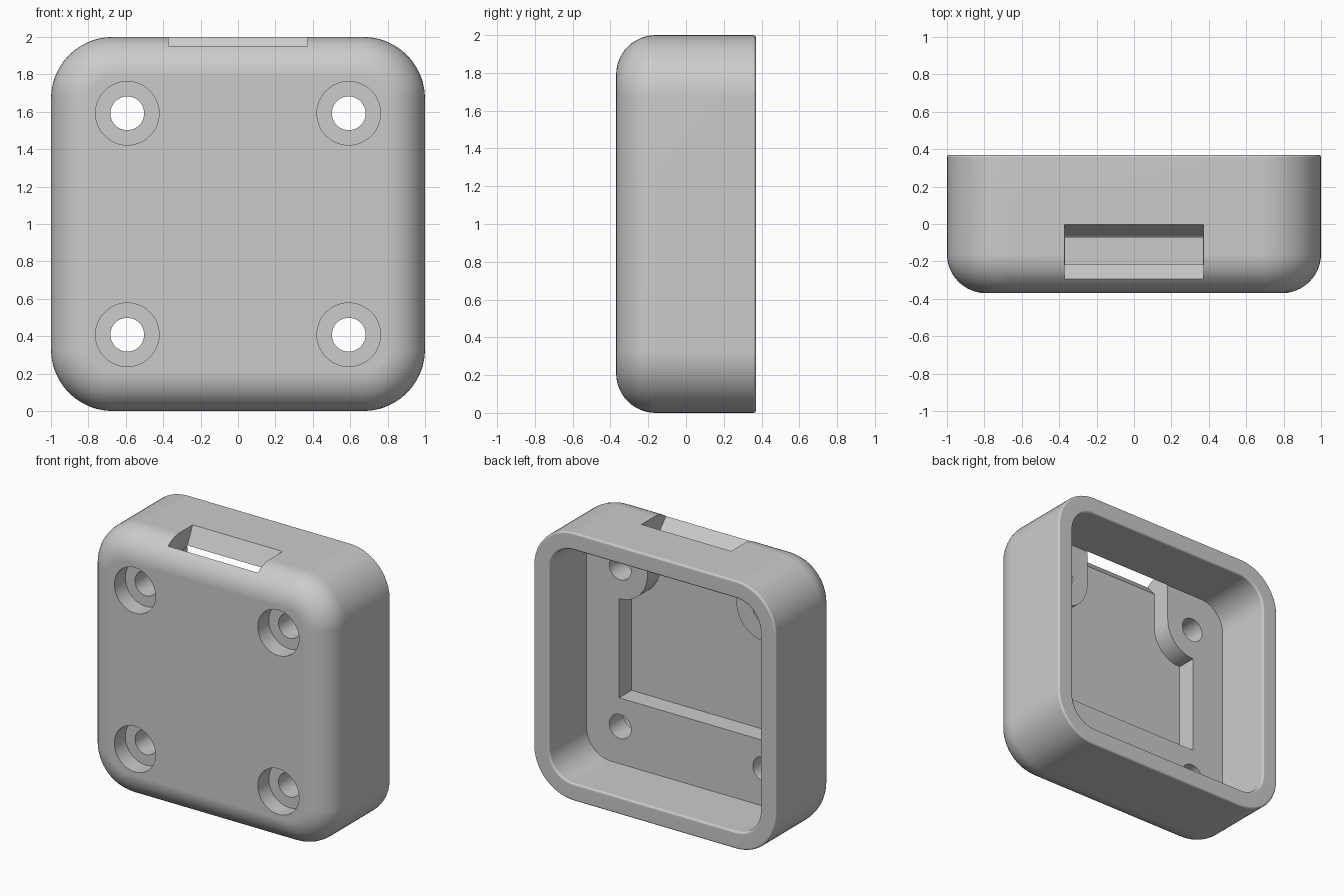
import bpy, bmesh, math

cube = bpy.data.objects.get("Cube")
if cube:
    bpy.data.objects.remove(cube, do_unlink=True)

grey = bpy.data.materials.new("matte_grey")
grey.use_nodes = True
grey.diffuse_color = (0.6, 0.6, 0.6, 1)
grey.node_tree.nodes["Principled BSDF"].inputs["Base Color"].default_value = (0.6, 0.6, 0.6, 1)

FRONT, BACK = -0.37, 0.37
FLOOR, POCKET = -0.07, -0.217
WALL, CORNER, FILLET, RIM = 0.13, 0.33, 0.21, 0.015
HOLE = 0.592


def loft(name, rings):
    """Closed solid through matching rings of 3D points."""
    bm = bmesh.new()
    loops = [[bm.verts.new(p) for p in ring] for ring in rings]
    n = len(loops[0])
    for a, b in zip(loops, loops[1:]):
        for i in range(n):
            j = (i + 1) % n
            bm.faces.new((a[i], a[j], b[j], b[i]))
    bm.faces.new(loops[0][::-1])
    bm.faces.new(loops[-1])
    bmesh.ops.recalc_face_normals(bm, faces=bm.faces)
    mesh = bpy.data.meshes.new(name)
    bm.to_mesh(mesh)
    bm.free()
    obj = bpy.data.objects.new(name, mesh)
    mesh.materials.append(grey)
    bpy.context.collection.objects.link(obj)
    return obj


def rounded_square(inset, y, steps=12):
    """Square ring with round corners, shrunk by inset."""
    r, c = CORNER - inset, 1 - CORNER
    ring = []
    for quarter in range(4):
        q = quarter * math.pi / 2
        cx = c * math.copysign(1, math.cos(q + math.pi / 4))
        cz = c * math.copysign(1, math.sin(q + math.pi / 4))
        for k in range(steps + 1):
            t = q + k / steps * math.pi / 2
            ring.append((cx + r * math.cos(t), y, 1 + cz + r * math.sin(t)))
    return ring


def circle(x, y, z, r, n=48):
    return [(x + r * math.cos(2 * math.pi * i / n), y,
             z + r * math.sin(2 * math.pi * i / n)) for i in range(n)]


# Case: filleted front, straight sides, softened rim, then the cavity
profile = []
for k in range(13):
    t = k / 12 * math.pi / 2
    profile.append((FILLET * (1 - math.sin(t)), FRONT + FILLET * (1 - math.cos(t))))
for k in range(5):
    t = k / 4 * math.pi / 2
    profile.append((RIM * (1 - math.cos(t)), BACK - RIM * (1 - math.sin(t))))
for k in range(5):
    t = k / 4 * math.pi / 2
    profile.append((WALL - RIM * (1 - math.sin(t)), BACK - RIM * (1 - math.cos(t))))
profile.append((WALL, FLOOR))
case = loft("case", [rounded_square(i, y) for i, y in profile])

cutters = []

# Recessed pocket that leaves round bosses at the upper holes
half = [(0.6, 0.62)]
for k in range(13):
    t = -math.pi / 2 - k / 12 * math.pi / 2
    half.append((0.6 + 0.232 * math.cos(t), 1.592 + 0.232 * math.sin(t)))
half.append((0.368, 1.866))
outline = half + [(-x, z) for x, z in reversed(half)]
cutters.append(loft("pocket_cutter", [[(x, y, z) for x, z in outline]
                                      for y in (POCKET, FLOOR + 0.1)]))

# Flared slot through the top wall
slot = [(POCKET, 1.864), (FLOOR, 1.864), (0.045, 2.1), (-0.423, 2.1)]
cutters.append(loft("slot_cutter", [[(x, y, z) for y, z in slot] for x in (-0.371, 0.371)]))

# Counterbored screw holes
for sx in (-1, 1):
    for sz in (-1, 1):
        x, z = sx * HOLE, 1 + sz * HOLE
        cutters.append(loft("counterbore_cutter",
                            [circle(x, y, z, 0.17) for y in (FRONT - 0.1, FRONT + 0.13)]))
        cutters.append(loft("screw_hole_cutter",
                            [circle(x, y, z, 0.09) for y in (FRONT - 0.05, FLOOR + 0.1)]))

bpy.ops.object.select_all(action='DESELECT')
bpy.context.view_layer.objects.active = case
case.select_set(True)
for cutter in cutters:
    cutter.hide_render = True
    mod = case.modifiers.new("cut", 'BOOLEAN')
    mod.operation = 'DIFFERENCE'
    mod.solver = 'EXACT'
    mod.object = cutter
    bpy.ops.object.modifier_apply(modifier=mod.name)
    bpy.data.objects.remove(cutter, do_unlink=True)

# Smooth rounded areas, crisp edges, flat large faces
bpy.ops.object.shade_smooth_by_angle(angle=math.radians(30))
weighted = case.modifiers.new("weighted_normals", 'WEIGHTED_NORMAL')
weighted.keep_sharp = True
